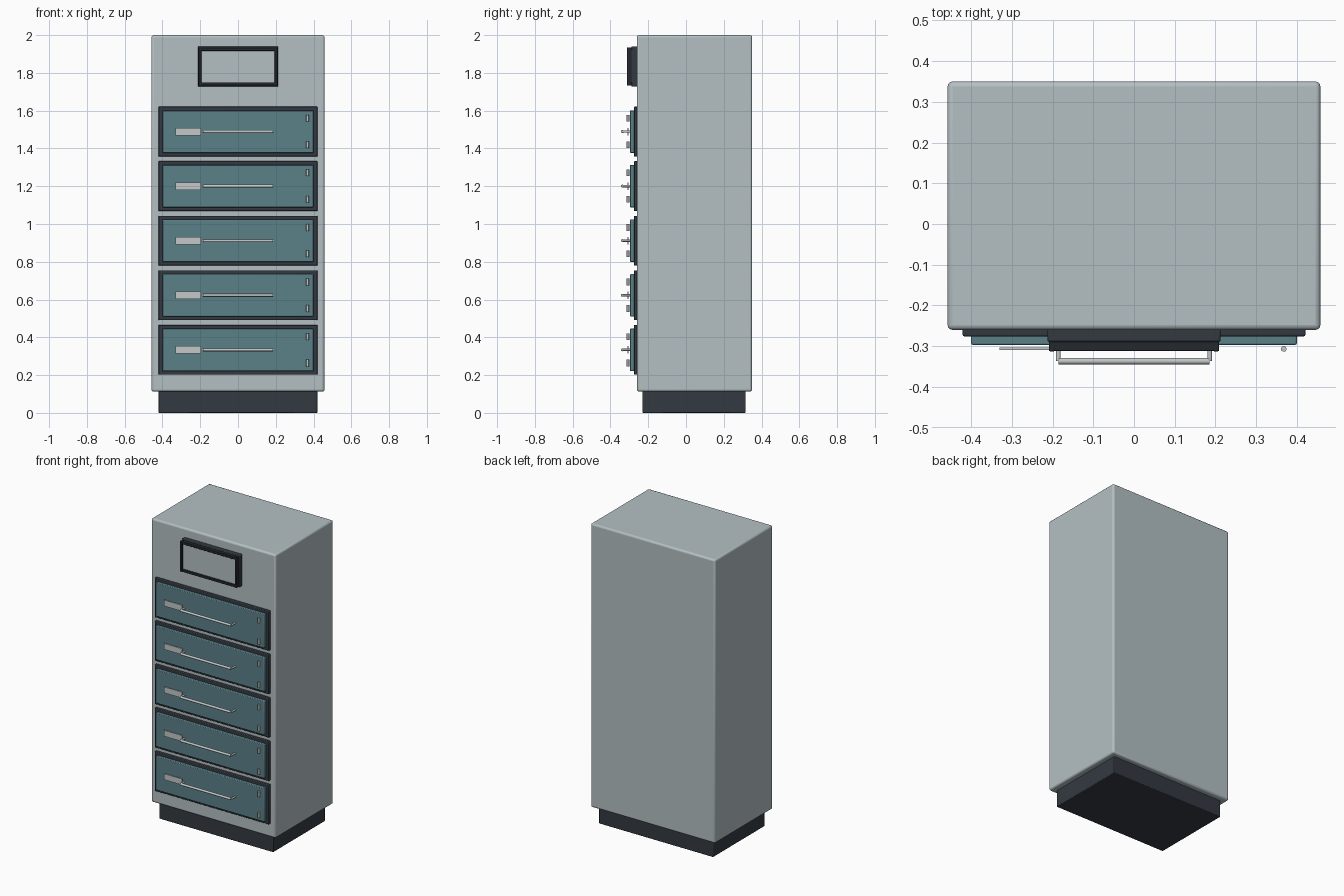
import bpy, math

if "Cube" in bpy.data.objects:
    bpy.data.objects.remove(bpy.data.objects["Cube"])


def material(name, rgb):
    # sRGB bytes to linear diffuse colour
    m = bpy.data.materials.new(name)
    lin = [((c / 255 + 0.055) / 1.055) ** 2.4 for c in rgb]
    m.diffuse_color = (*lin, 1)
    m.use_nodes = True
    m.node_tree.nodes["Principled BSDF"].inputs["Base Color"].default_value = m.diffuse_color
    return m


GREY = material("cabinet grey", (180, 192, 196))
TEAL = material("drawer teal", (91, 129, 137))
DARK = material("dark slate", (52, 58, 66))
BLACK = material("bezel charcoal", (36, 40, 46))
METAL = material("pale metal", (196, 200, 200))


def finish(ob, name, mat, bevel=0.0, segments=2):
    ob.name = name
    ob.data.materials.append(mat)
    if bevel:
        b = ob.modifiers.new("bevel", "BEVEL")
        b.width, b.segments = bevel, segments
    bpy.ops.object.shade_smooth_by_angle(angle=math.radians(35))
    return ob


def box(name, x, y, z, mat, bevel=0.0, segments=2):
    # box from (min, max) ranges on each axis
    bpy.ops.mesh.primitive_cube_add(size=1)
    ob = bpy.context.object
    for v in ob.data.vertices:
        for i, (lo, hi) in enumerate((x, y, z)):
            v.co[i] = lo + (v.co[i] + 0.5) * (hi - lo)
    return finish(ob, name, mat, bevel, segments)


def rod(name, center, radius, length, axis, mat):
    rot = {"x": (0, math.pi / 2, 0), "y": (math.pi / 2, 0, 0), "z": (0, 0, 0)}[axis]
    bpy.ops.mesh.primitive_cylinder_add(vertices=16, radius=radius, depth=length,
                                        location=center, rotation=rot)
    return finish(bpy.context.object, name, mat)


# Cabinet body and recessed plinth
box("cabinet_body", (-0.458, 0.458), (-0.26, 0.35), (0.113, 2.0), GREY, 0.012, 3)
box("plinth", (-0.42, 0.42), (-0.23, 0.315), (0.0, 0.12), DARK, 0.004)

# Display: backing box, pale screen, raised rim
box("display_back", (-0.213, 0.213), (-0.29, -0.255), (1.728, 1.94), DARK, 0.005)
box("display_screen", (-0.196, 0.196), (-0.302, -0.285), (1.748, 1.918), GREY)
for side in (-1, 1):
    xs = sorted((side * 0.194, side * 0.209))
    box("display_rim_side", xs, (-0.313, -0.285), (1.732, 1.935), BLACK, 0.003)
    zc = 1.8335 + side * 0.092
    box("display_rim_bar", (-0.198, 0.198), (-0.312, -0.285), (zc - 0.0085, zc + 0.0085), BLACK, 0.003)

# Five identical drawers
for i in range(5):
    z = 0.334 + i * 0.2888
    box("drawer_frame", (-0.421, 0.421), (-0.276, -0.255), (z - 0.132, z + 0.132), DARK, 0.004)
    box("drawer_panel", (-0.4, 0.4), (-0.297, -0.27), (z - 0.112, z + 0.112), TEAL, 0.004)
    box("label_plate", (-0.33, -0.197), (-0.309, -0.304), (z - 0.02, z + 0.02), METAL)
    # Pull handle with two standoffs
    rod("handle_bar", (0, -0.337, z), 0.008, 0.37, "x", METAL)
    for side in (-1, 1):
        rod("handle_post", (side * 0.186, -0.315, z), 0.006, 0.042, "y", METAL)
        # Hinge pins at the right edge
        rod("hinge_pin", (0.368, -0.307, z + side * 0.07), 0.0068, 0.035, "z", METAL)
